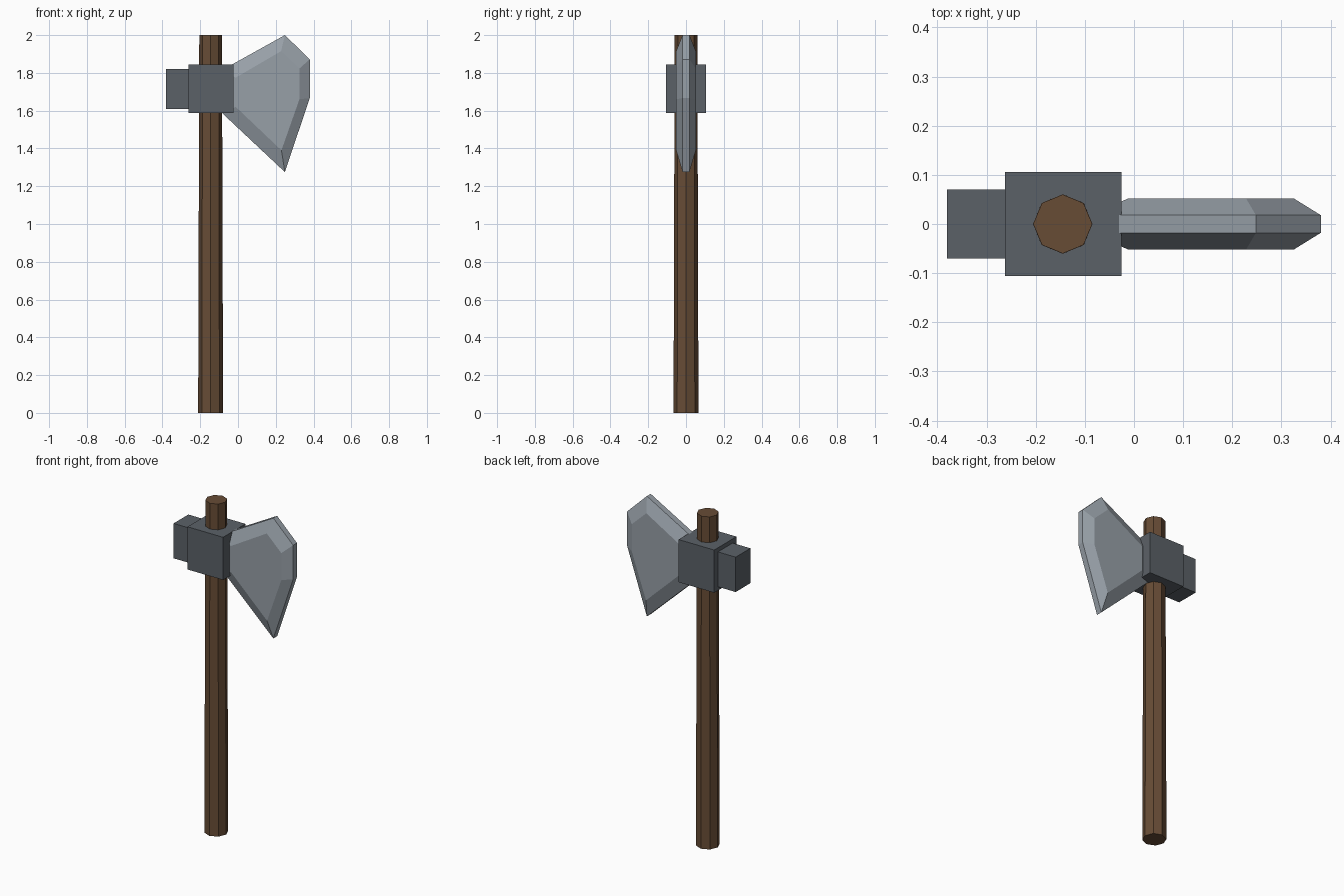
import bpy
import bmesh
from math import pi
from mathutils import Matrix, Vector

cube = bpy.data.objects.get("Cube")
if cube:
    bpy.data.objects.remove(cube, do_unlink=True)


def material(name, rgb):
    mat = bpy.data.materials.new(name)
    mat.use_nodes = True
    color = (*rgb, 1)
    mat.diffuse_color = color
    mat.node_tree.nodes["Principled BSDF"].inputs["Base Color"].default_value = color
    return mat


wood = material("brown wood", (0.135, 0.072, 0.036))
iron = material("dark iron", (0.105, 0.12, 0.137))
steel = material("pale steel", (0.31, 0.35, 0.39))


def finish(name, bm, mat):
    bmesh.ops.recalc_face_normals(bm, faces=bm.faces)
    mesh = bpy.data.meshes.new(name)
    bm.to_mesh(mesh)
    bm.free()
    mesh.materials.append(mat)
    obj = bpy.data.objects.new(name, mesh)
    bpy.context.scene.collection.objects.link(obj)
    return obj


def box(name, low, high, mat):
    low, high = Vector(low), Vector(high)
    bm = bmesh.new()
    place = Matrix.Translation((low + high) / 2) @ Matrix.Diagonal((*(high - low), 1))
    bmesh.ops.create_cube(bm, size=1, matrix=place)
    return finish(name, bm, mat)


# Tapered eight-sided handle
handle_x = -0.145
bm = bmesh.new()
bmesh.ops.create_cone(bm, cap_ends=True, segments=8, radius1=0.066, radius2=0.06,
                      depth=2, matrix=Matrix.Translation((handle_x, 0, 1)))
finish("handle", bm, wood)

# Collar around the handle and the hammer end behind it
box("collar", (-0.262, -0.106, 1.588), (-0.025, 0.106, 1.845), iron)
box("hammer_end", (-0.38, -0.07, 1.61), (-0.255, 0.07, 1.82), iron)

# Blade: outer rim and smaller raised cheeks joined by sloping bevels
rim = [(-0.085, 1.815), (0.248, 2.0), (0.38, 1.872),
       (0.38, 1.667), (0.248, 1.275), (-0.085, 1.588)]
cheek = [(-0.012, 1.775), (0.228, 1.915), (0.325, 1.823),
         (0.325, 1.66), (0.23, 1.39), (-0.012, 1.62)]
layers = [(cheek, -0.052), (rim, -0.018), (rim, 0.018), (cheek, 0.052)]

bm = bmesh.new()
loops = [[bm.verts.new((x, y, z)) for x, z in outline] for outline, y in layers]
for a, b in zip(loops, loops[1:]):
    for i in range(len(a)):
        j = (i + 1) % len(a)
        bm.faces.new((a[i], a[j], b[j], b[i]))
bm.faces.new(loops[0])
bm.faces.new(loops[-1])
finish("blade", bm, steel)
